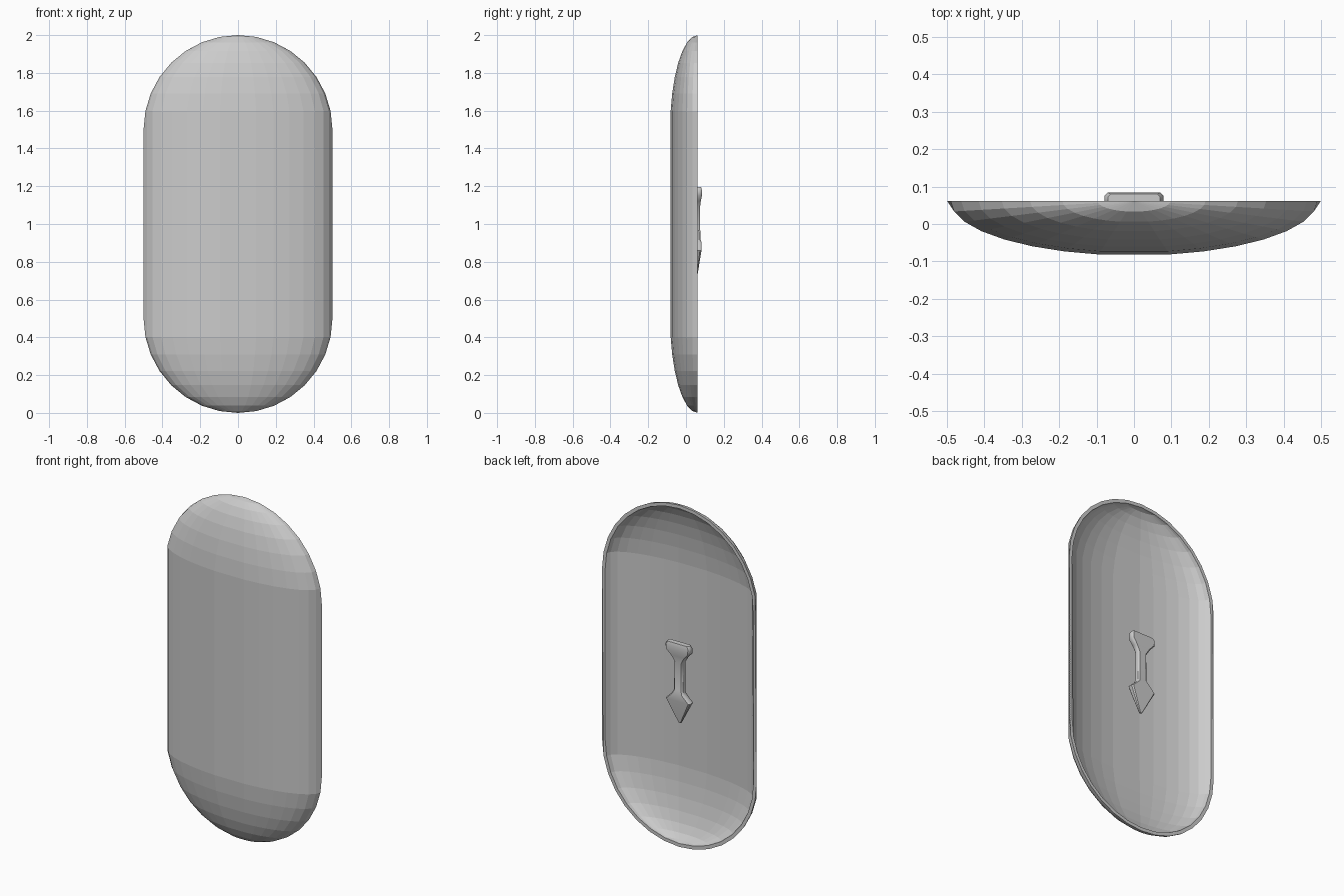
import bpy, bmesh, math

if "Cube" in bpy.data.objects:
    bpy.data.objects.remove(bpy.data.objects["Cube"])

RIM_Y = 0.062
STEP = math.radians(11.25)


def finish(name, bm):
    bmesh.ops.recalc_face_normals(bm, faces=bm.faces)
    mesh = bpy.data.meshes.new(name)
    bm.to_mesh(mesh)
    bm.free()
    ob = bpy.data.objects.new(name, mesh)
    bpy.context.collection.objects.link(ob)
    return ob


def half_capsule(bm, radius, depth):
    """Flattened half capsule open at the back; returns its rim loop."""
    azimuths = [i * STEP for i in range(-8, 9) if i != 0]
    latitudes = [i * STEP for i in range(-7, 8) if i != 0]

    def add(a, l, side):
        return bm.verts.new((radius * math.cos(l) * math.sin(a),
                             RIM_Y - depth * math.cos(l) * math.cos(a),
                             1 + 0.5 * side + radius * math.sin(l)))

    rows = [[add(a, l, math.copysign(1, l)) for a in azimuths] for l in latitudes]
    bottom = add(0, -math.pi / 2, -1)
    top = add(0, math.pi / 2, 1)
    # extra rim points where the straight sides begin
    left = [add(-math.pi / 2, 0, s) for s in (-1, 1)]
    right = [add(math.pi / 2, 0, s) for s in (-1, 1)]
    n = len(azimuths)
    for r in range(len(rows) - 1):
        lo, hi = rows[r], rows[r + 1]
        for c in range(n - 1):
            face = [lo[c], lo[c + 1], hi[c + 1], hi[c]]
            if r == 6 and c == 0:
                face += left[::-1]
            if r == 6 and c == n - 2:
                face[2:2] = right
            bm.faces.new(face)
    for c in range(n - 1):
        bm.faces.new((bottom, rows[0][c + 1], rows[0][c]))
        bm.faces.new((top, rows[-1][c], rows[-1][c + 1]))
    lcol = [r[0] for r in rows]
    rcol = [r[-1] for r in rows]
    return ([bottom] + rcol[:7] + right + rcol[7:] + [top]
            + (lcol[:7] + left + lcol[7:])[::-1])


# Shield shell: outer and inner skins joined by a flat rim
bm = bmesh.new()
outer = half_capsule(bm, 0.5, 0.149)
inner = half_capsule(bm, 0.48, 0.129)
count = len(outer)
for i in range(count):
    j = (i + 1) % count
    bm.faces.new((outer[i], outer[j], inner[j], inner[i]))
finish("shield_shell", bm)

# Grip: lofted sections (z, half width, front y, back y)
sections = [
    (1.195, 0.070, 0.050, 0.080),
    (1.180, 0.079, 0.046, 0.084),
    (1.150, 0.077, 0.044, 0.084),
    (1.120, 0.050, 0.042, 0.078),
    (1.085, 0.029, 0.040, 0.074),
    (0.920, 0.029, 0.040, 0.076),
    (0.900, 0.038, 0.040, 0.083),
    (0.860, 0.079, 0.042, 0.082),
    (0.725, 0.008, 0.048, 0.060),
]
bm = bmesh.new()
rings = []
for z, w, f, b in sections:
    e = min(0.008, w * 0.4, (b - f) * 0.3)
    half = [(w - e, f), (w, f + e), (w, b - e), (w - e, b)]
    ring = half + [(-x, y) for x, y in reversed(half)]
    rings.append([bm.verts.new((x, y, z)) for x, y in ring])
for lo, hi in zip(rings, rings[1:]):
    for i in range(8):
        j = (i + 1) % 8
        bm.faces.new((lo[i], lo[j], hi[j], hi[i]))
bm.faces.new(rings[0])
bm.faces.new(rings[-1])
grip = finish("hand_grip", bm)
bpy.context.view_layer.objects.active = grip
grip.select_set(True)
bpy.ops.object.shade_smooth_by_angle(angle=math.radians(40))
